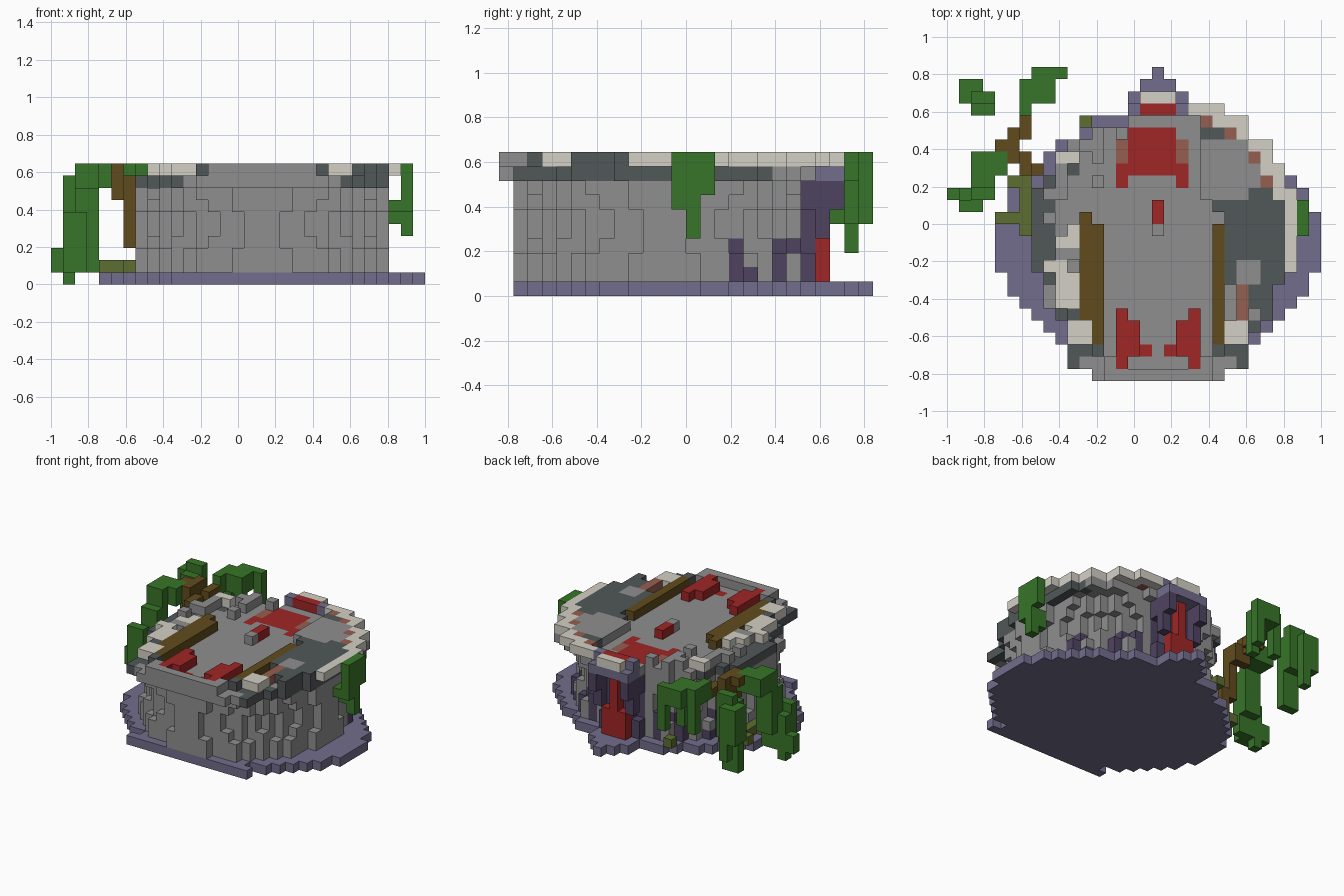
import bpy, bmesh, math

if "Cube" in bpy.data.objects:
    bpy.data.objects.remove(bpy.data.objects["Cube"])

U = 2 / 31                      # edge of one block
CI, CJ = 17, 11                 # centre column and row of the round hall

SRGB = {
    "slate purple": (115, 109, 140), "dark purple": (79, 67, 97),
    "stone grey": (143, 143, 143), "dark grey": (81, 87, 88),
    "pale stone": (212, 208, 197), "red cloth": (160, 38, 38),
    "brown wood": (97, 75, 29), "moss olive": (93, 109, 50),
    "leaf green": (56, 117, 41), "dusty brick": (149, 94, 80),
}
MATS = {}
for name, rgb in SRGB.items():
    m = bpy.data.materials.new(name)
    lin = [((c / 255 + 0.055) / 1.055) ** 2.4 for c in rgb]
    m.diffuse_color = (*lin, 1)
    m.use_nodes = True
    m.node_tree.nodes["Principled BSDF"].inputs["Base Color"].default_value = m.diffuse_color
    MATS[name] = m

DIRS = {
    (1, 0, 0): ((1, 0, 0), (1, 1, 0), (1, 1, 1), (1, 0, 1)),
    (-1, 0, 0): ((0, 0, 0), (0, 0, 1), (0, 1, 1), (0, 1, 0)),
    (0, 1, 0): ((0, 1, 0), (0, 1, 1), (1, 1, 1), (1, 1, 0)),
    (0, -1, 0): ((0, 0, 0), (1, 0, 0), (1, 0, 1), (0, 0, 1)),
    (0, 0, 1): ((0, 0, 1), (1, 0, 1), (1, 1, 1), (0, 1, 1)),
    (0, 0, -1): ((0, 0, 0), (0, 1, 0), (1, 1, 0), (1, 0, 0)),
}


def fill(part, colour, i, j, k):
    """Fill a block range, each range an inclusive (low, high) pair."""
    for a in range(i[0], i[1] + 1):
        for b in range(j[0], j[1] + 1):
            for c in range(k[0], k[1] + 1):
                part[a, b, c] = colour


def build(name, part):
    """Turn a dictionary of blocks into one mesh of outer faces."""
    names = sorted(set(part.values()))
    bm = bmesh.new()
    verts = {}
    for (a, b, c), colour in part.items():
        for d, corners in DIRS.items():
            if (a + d[0], b + d[1], c + d[2]) in part:
                continue
            vs = []
            for x, y, z in corners:
                p = (a + x, b + y, c + z)
                if p not in verts:
                    verts[p] = bm.verts.new((p[0] * U - 1, (p[1] - 13) * U, p[2] * U))
                vs.append(verts[p])
            bm.faces.new(vs).material_index = names.index(colour)
    me = bpy.data.meshes.new(name)
    bm.to_mesh(me)
    bm.free()
    for n in names:
        me.materials.append(MATS[n])
    bpy.context.collection.objects.link(bpy.data.objects.new(name, me))


# base plate with a stepped point at the back
base = {}
ENDS = {1: 7, 21: 5, 22: 2, 23: 2, 24: 1, 25: 0}
for j in range(1, 26):
    h = ENDS[j] if j in ENDS else int(13.4 * math.sqrt(1 - ((j - CJ) / 10.5) ** 2))
    fill(base, "slate purple", (CI - h, CI + h), (j, j), (0, 0))
build("base_plate", base)

# round wall: a waisted drum, fuller at foot and head
POWER = {1: 2.1, 2: 2.05, 3: 1.85, 4: 1.7, 5: 1.7, 6: 1.9, 7: 2.15}
wall = {}
for k, p in POWER.items():
    for i in range(7, 28):
        for j in range(1, 22):
            di, dj = abs(i - CI), abs(j - CJ)
            if (di / 10.25) ** p + (dj / 10.25) ** p > 1:
                continue
            alcove = (j in (16, 19) and k < 4) or (j == 17 and k == 1)
            rear = j >= 20 and (di < 3 or (di % 2 == 0 and k < 6))
            wall[i, j, k] = "dark purple" if alcove or rear else "stone grey"
build("round_wall", wall)

# back doorway with its long banner
door = {}
for s in (-1, 1):
    i = CI + 2 * s
    fill(door, "dark purple", (i, i), (22, 22), (4, 7))
    fill(door, "dark purple", (i, i), (23, 23), (6, 7))
    fill(door, "slate purple", (i, i), (22, 23), (8, 8))
    fill(door, "slate purple", (i, i), (22, 22), (9, 9))
fill(door, "slate purple", (16, 18), (22, 23), (8, 8))
fill(door, "red cloth", (16, 18), (22, 22), (9, 9))
fill(door, "pale stone", (16, 18), (23, 23), (9, 9))
build("back_doorway", door)
banner = {}
fill(banner, "red cloth", (16, 18), (22, 22), (1, 3))
fill(banner, "red cloth", (17, 17), (22, 22), (4, 7))
build("banner", banner)

# upper floor slab
LEFT = [12, 10, 10, 10, 10, 9, 9, 9, 8, 7, 7, 7, 7, 7, 7, 7, 8, 9, 9, 10, 12, 15]
RIGHT = [22, 24, 24, 24, 25, 26, 26, 26, 27, 27, 28, 28, 28, 28, 28, 28, 27, 27, 26, 26, 24, 24]
floor = {}
for j in range(22):
    for i in range(LEFT[j], (min(RIGHT[j], 27) if j < 21 else 20) + 1):
        inner = 0 if j < 3 else 1
        edge = i <= LEFT[j] + inner or i >= min(RIGHT[j], 27)
        dark = edge and 1 <= j < 19
        floor[i, j, 8] = "dark grey" if dark else "stone grey"
fill(floor, "red cloth", (15, 18), (17, 20), (8, 8))
for i in (14, 19):              # worn carpet edges
    fill(floor, "red cloth", (i, i), (16, 17), (8, 8))
    fill(floor, "dusty brick", (i, i), (18, 19), (8, 8))
for i in (16, 18):
    fill(floor, "red cloth", (i, i), (2, 2), (8, 8))
for i in (11, 23):
    fill(floor, "dark grey", (i, i), (2, 2), (8, 8))
build("upper_floor", floor)

# raised terrace on the right, flush with its pale border
terrace = {}
for j in range(8, 21):
    start = 23 if j < 14 else 22 if j < 15 else 21
    for i in range(start, RIGHT[j] + 1):
        blob = ((i - 22.6) / 3.1) ** 2 + ((j - 17) / 2.6) ** 2 < 1
        terrace[i, j, 9] = "stone grey" if blob else "dark grey"
fill(terrace, "dark grey", (25, 26), (6, 8), (9, 9))
fill(terrace, "dark grey", (26, 26), (5, 5), (9, 9))
fill(terrace, "stone grey", (24, 25), (8, 9), (9, 9))
fill(terrace, "stone grey", (24, 24), (7, 7), (9, 9))
fill(terrace, "dusty brick", (24, 24), (5, 7), (9, 9))
for j, i0 in ((9, 28), (10, 28), (11, 28), (12, 28), (13, 28), (14, 28), (15, 27),
              (16, 27), (17, 26), (18, 26), (19, 25), (20, 24), (21, 22)):
    if i0 <= RIGHT[j]:
        fill(terrace, "pale stone", (i0, RIGHT[j]), (j, j), (9, 9))
fill(terrace, "pale stone", (20, 22), (22, 22), (9, 9))
fill(terrace, "pale stone", (28, 28), (9, 9), (9, 9))
for i, j in ((21, 21), (23, 20), (25, 18), (26, 16)):
    fill(terrace, "dusty brick", (i, i), (j, j), (9, 9))
build("right_terrace", terrace)

# parapet at the front and the broken rim on the left
rim = {}
fill(rim, "stone grey", (13, 21), (0, 0), (9, 9))
for side in (-1, 1):
    def span(a, b):
        return tuple(sorted((CI + side * a, CI + side * b)))
    fill(rim, "stone grey", span(4, 4), (1, 1), (9, 9))
    fill(rim, "dark grey", span(5, 5), (2, 2), (9, 9))
    fill(rim, "pale stone", span(6, 7), (3, 4), (9, 9))
for j, i0, i1, c in (
        (5, 10, 10, "dark grey"), (6, 9, 10, "pale stone"), (7, 9, 10, "pale stone"),
        (8, 9, 10, "pale stone"), (9, 8, 9, "pale stone"), (10, 9, 10, "stone grey"),
        (11, 9, 10, "pale stone"), (12, 10, 10, "pale stone"), (13, 8, 8, "stone grey"),
        (15, 8, 9, "stone grey"), (16, 9, 9, "stone grey"), (16, 12, 12, "stone grey"),
        (17, 9, 9, "stone grey"), (18, 9, 10, "pale stone"), (18, 12, 12, "stone grey"),
        (19, 11, 12, "stone grey"), (20, 12, 12, "stone grey"), (20, 14, 14, "stone grey")):
    fill(rim, c, (i0, i1), (j, j), (9, 9))
build("parapet", rim)

# timber beams
beams = {}
fill(beams, "brown wood", (11, 11), (5, 13), (9, 9))
fill(beams, "brown wood", (12, 12), (3, 12), (9, 9))
fill(beams, "brown wood", (22, 22), (3, 12), (9, 9))
build("floor_beams", beams)

# paired red benches and the central seat
benches = {}
for s in (-1, 1):
    a, b = CI + 3 * s, CI + 2 * s
    fill(benches, "red cloth", (a, a), (1, 5), (9, 9))
    fill(benches, "red cloth", (b, b), (2, 4), (9, 9))
build("red_benches", benches)
seat = {}
fill(seat, "stone grey", (17, 17), (12, 12), (9, 9))
fill(seat, "red cloth", (17, 17), (13, 14), (9, 9))
build("central_seat", seat)

# moss on the base
moss = {}
for i0, i1, j in ((4, 6, 13), (6, 6, 12), (6, 6, 14), (6, 6, 15), (5, 6, 16), (11, 11, 21)):
    fill(moss, "moss olive", (i0, i1), (j, j), (1, 1))
build("moss", moss)

# bent tree trunk and branches
tree = {}
for i0, i1, j0, j1, k0, k1 in (
        (6, 6, 17, 17, 3, 8), (7, 7, 17, 17, 1, 3), (5, 6, 18, 18, 7, 8),
        (4, 5, 19, 19, 9, 9), (5, 5, 18, 20, 8, 9), (6, 6, 20, 21, 8, 8)):
    fill(tree, "brown wood", (i0, i1), (j0, j1), (k0, k1))
build("tree_trunk", tree)

# hanging foliage: columns, rows, heights
leaves = {}
for i0, i1, j0, j1, k0, k1 in (
        (2, 4, 17, 18, 8, 9), (2, 3, 16, 16, 3, 9), (2, 3, 15, 15, 1, 7),
        (1, 2, 14, 14, 1, 5), (1, 1, 15, 15, 0, 4), (0, 0, 15, 15, 1, 2),
        (1, 2, 24, 24, 5, 8), (1, 1, 23, 23, 5, 8), (2, 3, 23, 23, 5, 9),
        (2, 3, 22, 22, 1, 8), (2, 2, 24, 24, 3, 8),
        (7, 8, 25, 25, 8, 9), (9, 9, 25, 25, 5, 9), (6, 8, 24, 24, 8, 9),
        (7, 7, 23, 23, 8, 9), (8, 8, 23, 23, 5, 9), (6, 6, 24, 24, 5, 8),
        (6, 6, 22, 23, 8, 9)):
    fill(leaves, "leaf green", (i0, i1), (j0, j1), (k0, k1))
build("tree_foliage", leaves)
vine = {}
for i, j0, j1, k0, k1 in ((29, 12, 14, 7, 9), (29, 12, 13, 6, 6), (29, 13, 13, 4, 5),
                          (28, 12, 13, 6, 6), (28, 13, 13, 5, 5)):
    fill(vine, "leaf green", (i, i), (j0, j1), (k0, k1))
build("side_vine", vine)
